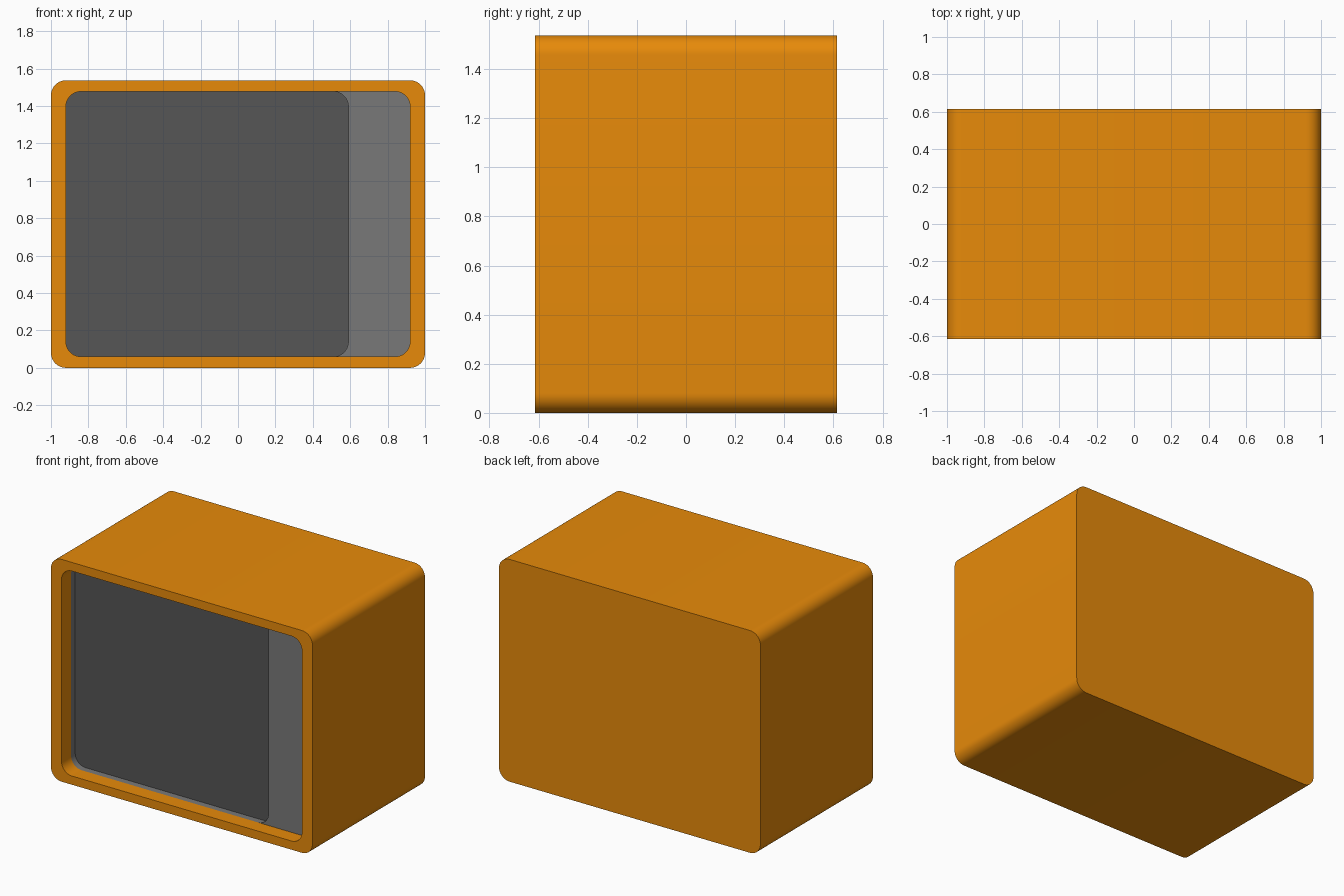
import bpy, bmesh
from math import sin, cos, pi, radians

if "Cube" in bpy.data.objects:
    bpy.data.objects.remove(bpy.data.objects["Cube"])

FRONT, BACK = -0.615, 0.615
PANEL_Y = FRONT + 0.105    # front of the inner bezel
SCREEN_Y = FRONT + 0.15    # front of the screen
FLOOR_Y = FRONT + 0.18     # bottom of the cabinet recess


def material(name, color):
    m = bpy.data.materials.new(name)
    m.diffuse_color = (*color, 1)
    m.use_nodes = True
    m.node_tree.nodes["Principled BSDF"].inputs["Base Color"].default_value = m.diffuse_color
    return m


def outline(x0, x1, z0, z1, y, r=0.08, steps=10):
    """Rounded rectangle facing the front at depth y."""
    corners = [(x1 - r, z1 - r), (x0 + r, z1 - r), (x0 + r, z0 + r), (x1 - r, z0 + r)]
    return [(cx + r * cos((k + i / steps) * pi / 2), y, cz + r * sin((k + i / steps) * pi / 2))
            for k, (cx, cz) in enumerate(corners) for i in range(steps + 1)]


def loft(name, loops, mat, ring=False):
    """Skin successive outlines; cap both ends, or join last to first for a ring."""
    bm = bmesh.new()
    rows = [[bm.verts.new(p) for p in loop] for loop in loops]
    n = len(rows[0])
    for a, b in zip(rows, rows[1:] + rows[:1] if ring else rows[1:]):
        for i in range(n):
            j = (i + 1) % n
            bm.faces.new((a[i], a[j], b[j], b[i]))
    if not ring:
        bm.faces.new(rows[0])
        bm.faces.new(rows[-1])
    bmesh.ops.recalc_face_normals(bm, faces=bm.faces)
    me = bpy.data.meshes.new(name)
    bm.to_mesh(me)
    bm.free()
    me.materials.append(mat)
    ob = bpy.data.objects.new(name, me)
    bpy.context.collection.objects.link(ob)
    bpy.ops.object.select_all(action='DESELECT')
    ob.select_set(True)
    bpy.context.view_layer.objects.active = ob
    bpy.ops.object.shade_smooth_by_angle(angle=radians(30))
    return ob


orange = material("orange_shell", (0.8, 0.255, 0.003))
grey = material("bezel_grey", (0.19, 0.19, 0.19))
dark = material("screen_grey", (0.092, 0.092, 0.092))

outer = (-1, 1, 0, 1.537)
opening = (-0.92, 0.92, 0.06, 1.477)
slot = (-0.94, 0.94, 0.04, 1.497)
bezel = (-0.935, 0.935, 0.045, 1.492)
window = (-0.92, 0.59, 0.06, 1.477)

# Cabinet shell with a recess and a hidden slot that holds the bezel
loft("cabinet", [outline(*outer, BACK), outline(*outer, FRONT),
                 outline(*opening, FRONT), outline(*opening, PANEL_Y),
                 outline(*slot, PANEL_Y), outline(*slot, FLOOR_Y)], orange)

# Bezel with the control strip on the right and a window on the left
loft("bezel", [outline(*bezel, FLOOR_Y), outline(*bezel, PANEL_Y),
               outline(*window, PANEL_Y), outline(*window, FLOOR_Y)], grey, ring=True)

# Screen set back in the window
loft("screen", [outline(*window, FLOOR_Y), outline(*window, SCREEN_Y)], dark)
